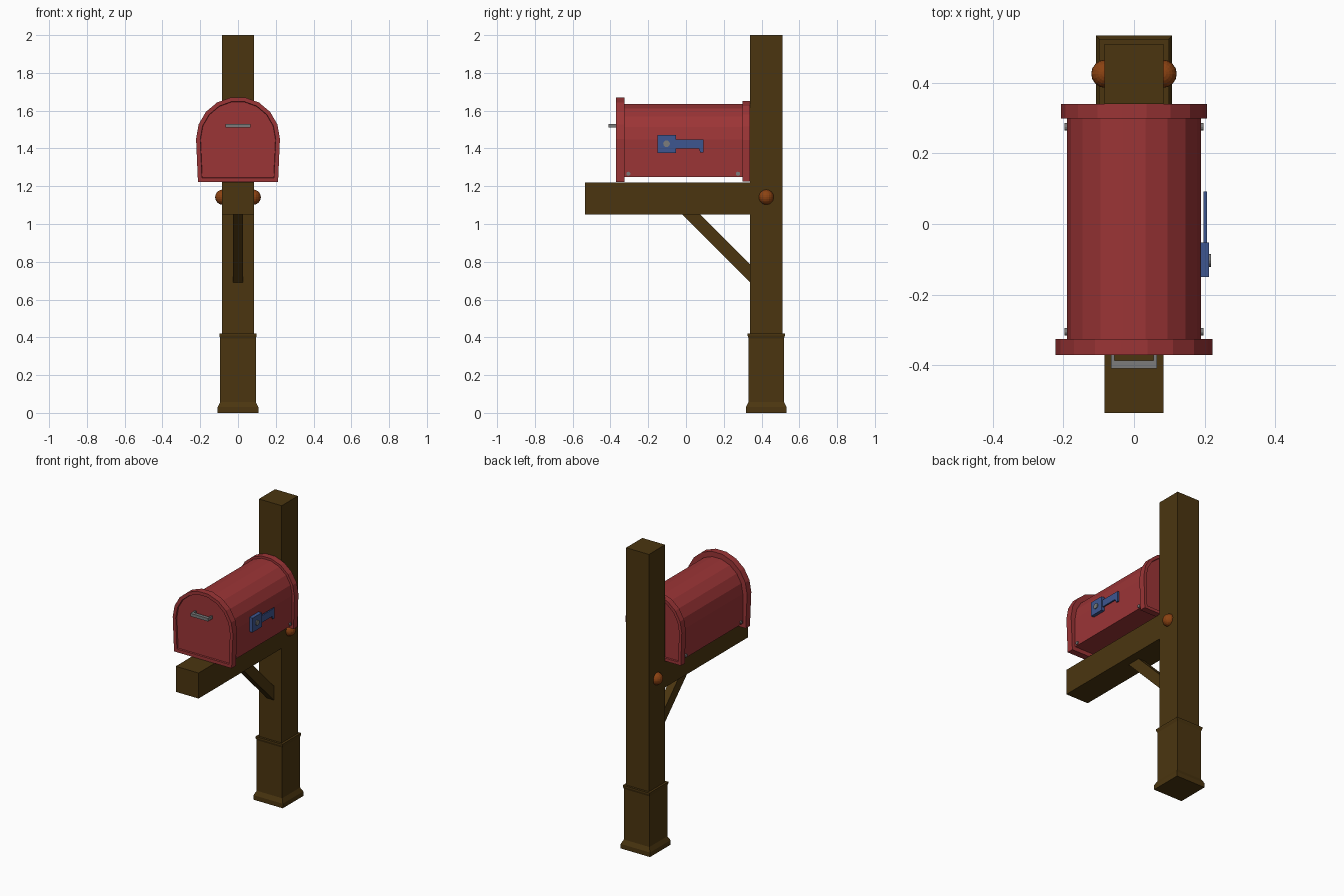
import bpy, bmesh, math
from mathutils import Matrix, Vector

if "Cube" in bpy.data.objects:
    bpy.data.objects.remove(bpy.data.objects["Cube"])


def material(name, rgb):
    m = bpy.data.materials.new(name)
    m.diffuse_color = (*rgb, 1)
    m.use_nodes = True
    m.node_tree.nodes["Principled BSDF"].inputs["Base Color"].default_value = m.diffuse_color
    return m


WOOD = material("brown wood", (0.070, 0.036, 0.005))
RED = material("red metal", (0.33, 0.035, 0.037))
BLUE = material("blue flag", (0.048, 0.093, 0.28))
COPPER = material("copper", (0.26, 0.055, 0.006))
STEEL = material("grey steel", (0.20, 0.20, 0.20))


def finish(bm, name, mat):
    bmesh.ops.recalc_face_normals(bm, faces=bm.faces)
    me = bpy.data.meshes.new(name)
    bm.to_mesh(me)
    bm.free()
    me.materials.append(mat)
    ob = bpy.data.objects.new(name, me)
    bpy.context.collection.objects.link(ob)
    return ob


def add_box(bm, lo, hi):
    lo, hi = Vector(lo), Vector(hi)
    mat = Matrix.Translation((lo + hi) / 2) @ Matrix.Diagonal((*(hi - lo), 1))
    bmesh.ops.create_cube(bm, size=1, matrix=mat)


def box(name, lo, hi, mat):
    bm = bmesh.new()
    add_box(bm, lo, hi)
    return finish(bm, name, mat)


def prism(name, pts, axis, a, b, mat, inset=0, depth=0, both=False):
    """Extrude a 2D outline from a to b along x (outline y,z) or y (outline x,z)."""
    bm = bmesh.new()
    place = (lambda p, t: (t, p[0], p[1])) if axis == "x" else (lambda p, t: (p[0], t, p[1]))
    A = [bm.verts.new(place(p, a)) for p in pts]
    B = [bm.verts.new(place(p, b)) for p in pts]
    caps = [bm.faces.new(A), bm.faces.new(B)]
    n = len(pts)
    for i in range(n):
        bm.faces.new((A[i], A[(i + 1) % n], B[(i + 1) % n], B[i]))
    bmesh.ops.recalc_face_normals(bm, faces=bm.faces)
    if inset:
        for cap in (caps if both else caps[:1]):
            # crisp step: narrow the outline, then sink the panel
            bmesh.ops.inset_region(bm, faces=[cap], thickness=inset, use_even_offset=True)
            bmesh.ops.inset_region(bm, faces=[cap], thickness=0.002, depth=-depth,
                                   use_even_offset=True)
    return finish(bm, name, mat)


def arch(r, base_half, z0, zc, n=9):
    """Rounded-top outline with slightly tapered walls."""
    pts = [(-base_half, z0), (base_half, z0)]
    for i in range(n + 1):
        t = math.pi * i / n
        pts.append((r * math.cos(t), zc + r * math.sin(t)))
    return pts


def disc(name, centre, r, length, mat, sides=12):
    """Short cylinder along x."""
    bm = bmesh.new()
    m = Matrix.Translation(centre) @ Matrix.Rotation(math.pi / 2, 4, "Y")
    bmesh.ops.create_cone(bm, cap_ends=True, segments=sides, radius1=r, radius2=r,
                          depth=length, matrix=m)
    return finish(bm, name, mat)


# Wooden post, arm and diagonal brace
PY = 0.425
box("post", (-0.084, PY - 0.085, 0.01), (0.084, PY + 0.085, 2), WOOD)
box("arm", (-0.084, -0.535, 1.05), (0.084, 0.35, 1.22), WOOD)
prism("brace", [(-0.02, 1.05), (0.34, 0.69), (0.35, 0.69), (0.35, 0.775), (0.075, 1.05)],
      "x", -0.026, 0.026, WOOD)

# Post base sleeve: square rings stacked up the height
bm = bmesh.new()
rings = []
for h, z in [(0.108, 0), (0.108, 0.03), (0.094, 0.058), (0.094, 0.395),
             (0.099, 0.41), (0.099, 0.42), (0.084, 0.42)]:
    rings.append([bm.verts.new((sx * h, PY + sy * h, z))
                  for sx, sy in ((-1, -1), (1, -1), (1, 1), (-1, 1))])
for lo, hi in zip(rings, rings[1:]):
    for i in range(4):
        j = (i + 1) % 4
        bm.faces.new((lo[i], lo[j], hi[j], hi[i]))
bm.faces.new(rings[0])
bm.faces.new(rings[-1])
finish(bm, "post_base", WOOD)

# Round bolt heads on both sides of the post
for side, s in (("left", -1), ("right", 1)):
    bm = bmesh.new()
    bmesh.ops.create_uvsphere(bm, u_segments=16, v_segments=12, radius=0.04,
                              matrix=Matrix.Translation((s * 0.081, PY, 1.142)))
    finish(bm, "bolt_head_" + side, COPPER)

# Mailbox shell, door and back rim
prism("mailbox_body", arch(0.190, 0.190, 1.25, 1.448), "y", -0.34, 0.31, RED)
prism("mailbox_door", arch(0.222, 0.212, 1.222, 1.451), "y", -0.37, -0.326, RED,
      inset=0.022, depth=0.01)
prism("mailbox_back", arch(0.207, 0.200, 1.225, 1.446), "y", 0.34, 0.298, RED,
      inset=0.020, depth=0.01)

# Door handle
bm = bmesh.new()
add_box(bm, (-0.065, -0.409, 1.51), (0.065, -0.386, 1.53))
for s in (-1, 1):
    x = sorted((s * 0.065, s * 0.055))
    add_box(bm, (x[0], -0.39, 1.51), (x[1], -0.355, 1.53))
finish(bm, "door_handle", STEEL)

# Signal flag with hinge block, arm and hooked tip
box("flag_block", (0.188, -0.150, 1.377), (0.212, -0.052, 1.472), BLUE)
prism("flag_arm", [(-0.06, 1.40), (0.068, 1.40), (0.076, 1.378), (0.092, 1.378),
                   (0.092, 1.447), (-0.06, 1.447)], "x", 0.197, 0.206, BLUE)
disc("flag_pivot", (0.210, -0.103, 1.425), 0.018, 0.016, STEEL)

# Small screws near the lower edges
for s in (-1, 1):
    for y in (-0.305, 0.275):
        disc("screw", (s * 0.190, y, 1.266), 0.011, 0.012, STEEL)
